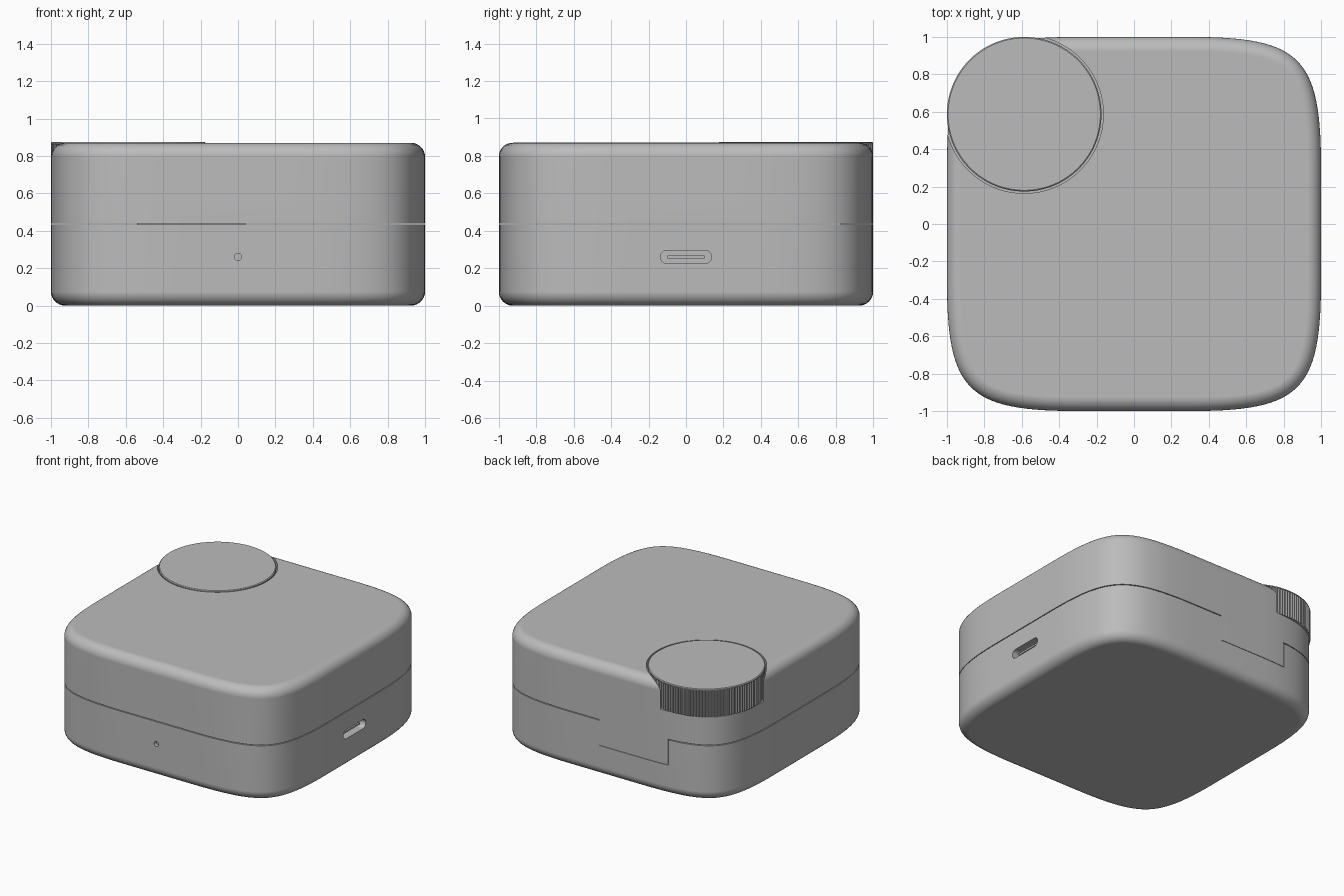
import bpy, bmesh, math
from mathutils import Vector, Matrix

if "Cube" in bpy.data.objects:
    bpy.data.objects.remove(bpy.data.objects["Cube"])

grey = bpy.data.materials.new("mid_grey")
grey.diffuse_color = (0.5, 0.5, 0.5, 1)
grey.use_nodes = True
grey.node_tree.nodes["Principled BSDF"].inputs["Base Color"].default_value = grey.diffuse_color


def make(name, bm):
    bmesh.ops.recalc_face_normals(bm, faces=bm.faces)
    me = bpy.data.meshes.new(name)
    bm.to_mesh(me)
    bm.free()
    me.materials.append(grey)
    ob = bpy.data.objects.new(name, me)
    bpy.context.collection.objects.link(ob)
    return ob


def loft(name, rings):
    """Closed solid through a list of equally long point rings."""
    bm = bmesh.new()
    rows = [[bm.verts.new(p) for p in r] for r in rings]
    n = len(rows[0])
    for a, b in zip(rows, rows[1:]):
        for i in range(n):
            j = (i + 1) % n
            bm.faces.new((a[i], a[j], b[j], b[i]))
    bm.faces.new(rows[0])
    bm.faces.new(rows[-1])
    return make(name, bm)


def box(name, lo, hi):
    bm = bmesh.new()
    lo, hi = Vector(lo), Vector(hi)
    m = Matrix.Translation((lo + hi) / 2) @ Matrix.Diagonal((*(hi - lo), 1))
    bmesh.ops.create_cube(bm, size=1, matrix=m)
    return make(name, bm)


def boolean(ob, cutter, op="DIFFERENCE", keep=False):
    mod = ob.modifiers.new("cut", "BOOLEAN")
    mod.operation, mod.object, mod.solver = op, cutter, "EXACT"
    bpy.context.view_layer.update()
    dg = bpy.context.evaluated_depsgraph_get()
    me = bpy.data.meshes.new_from_object(ob.evaluated_get(dg))
    ob.modifiers.clear()
    ob.data = me
    if not keep:
        bpy.data.objects.remove(cutter)


def smooth(ob, angle=30):
    bpy.ops.object.select_all(action="DESELECT")
    ob.select_set(True)
    bpy.context.view_layer.objects.active = ob
    bpy.ops.object.shade_smooth_by_angle(angle=math.radians(angle))
    wn = ob.modifiers.new("normals", "WEIGHTED_NORMAL")
    wn.keep_sharp = True


# Squircle outline: one soft corner curve, turned four times, with normals
def outline(steps=28, s=0.3, c=0.893):
    p = [Vector(v) for v in ((1, s), (1, c), (c, 1), (s, 1))]
    pts = []
    for q in range(4):
        rot = Matrix.Rotation(q * math.pi / 2, 2)
        for i in range(steps + 1):
            t = i / steps
            u = 1 - t
            pos = u**3 * p[0] + 3*u*u*t * p[1] + 3*u*t*t * p[2] + t**3 * p[3]
            d = u*u * (p[1] - p[0]) + 2*u*t * (p[2] - p[1]) + t*t * (p[3] - p[2])
            nor = Vector((d.y, -d.x)).normalized()
            pts.append((rot @ pos, rot @ nor))
    return pts


H, R = 0.87, 0.075
edge = [(R * (1 - math.sin(a)), R * (1 - math.cos(a)))
        for a in (k * math.pi / 16 for k in range(9))]
profile = edge + [(o, H - z) for o, z in reversed(edge)]
ring = outline()


def body(name):
    return loft(name, [[(*(p - n * o), z) for p, n in ring] for o, z in profile])


def disc_ring(cx, cy, r, z, n=128):
    return [(cx + r * math.cos(2 * math.pi * i / n),
             cy + r * math.sin(2 * math.pi * i / n), z) for i in range(n)]


SEAM, G = 0.435, 0.003           # split height, half gap
X0, X1, TZ = -0.54, 0.04, 0.24   # hinge tab
KX, KY, KR = -0.587, 0.587, 0.413

# Base: lower half, with a notch for the hinge tab
base = body("base")
boolean(base, box("c", (-2, -2, SEAM - G), (2, 2, 2)))
boolean(base, box("c", (X0 - G, 0.82, TZ - G), (X1 + G, 2, 1)))

# Charging port slot and indicator hole in the base
slot = []
for x in (0.86, 1.1):
    loop = []
    for k in range(32):
        a = 2 * math.pi * (k + 0.5) / 32
        side = 0.102 if math.cos(a) > 0 else -0.102
        loop.append((x, side + 0.035 * math.cos(a), 0.26 + 0.035 * math.sin(a)))
    slot.append(loop)
boolean(base, loft("c", slot))
boolean(base, loft("c", [[(0.019 * math.cos(k * math.pi / 12), y,
                           0.26 + 0.019 * math.sin(k * math.pi / 12))
                          for k in range(24)] for y in (-0.97, -1.1)]))
smooth(base)
box("port_tongue", (0.85, -0.1, 0.253), (0.975, 0.1, 0.267))

# Lid: upper half with the hinge tab, and a pocket for the dial
lid = body("lid")
lower = box("c", (-2, -2, -1), (2, 2, SEAM + G))
boolean(lower, box("c2", (X0, 0.825, TZ), (X1, 3, 1)))
boolean(lid, lower)
boolean(lid, loft("c", [disc_ring(KX, KY, KR + 0.01, z) for z in (0.655, 1.2)]))
smooth(lid)

# Dial: finely ridged side with a small plain rim on top
teeth = 120


def ridged(depth, z):
    pts = []
    for i in range(teeth * 4):
        a = 2 * math.pi * i / (teeth * 4)
        r = KR - (depth if i % 4 >= 2 else 0)
        pts.append((KX + r * math.cos(a), KY + r * math.sin(a), z))
    return pts


dial = loft("dial", [ridged(0.009, 0.66), ridged(0.009, 0.862), ridged(0, 0.864),
                     ridged(0, 0.87), disc_ring(KX, KY, KR - 0.006, 0.875, teeth * 4)])
smooth(dial, 20)
